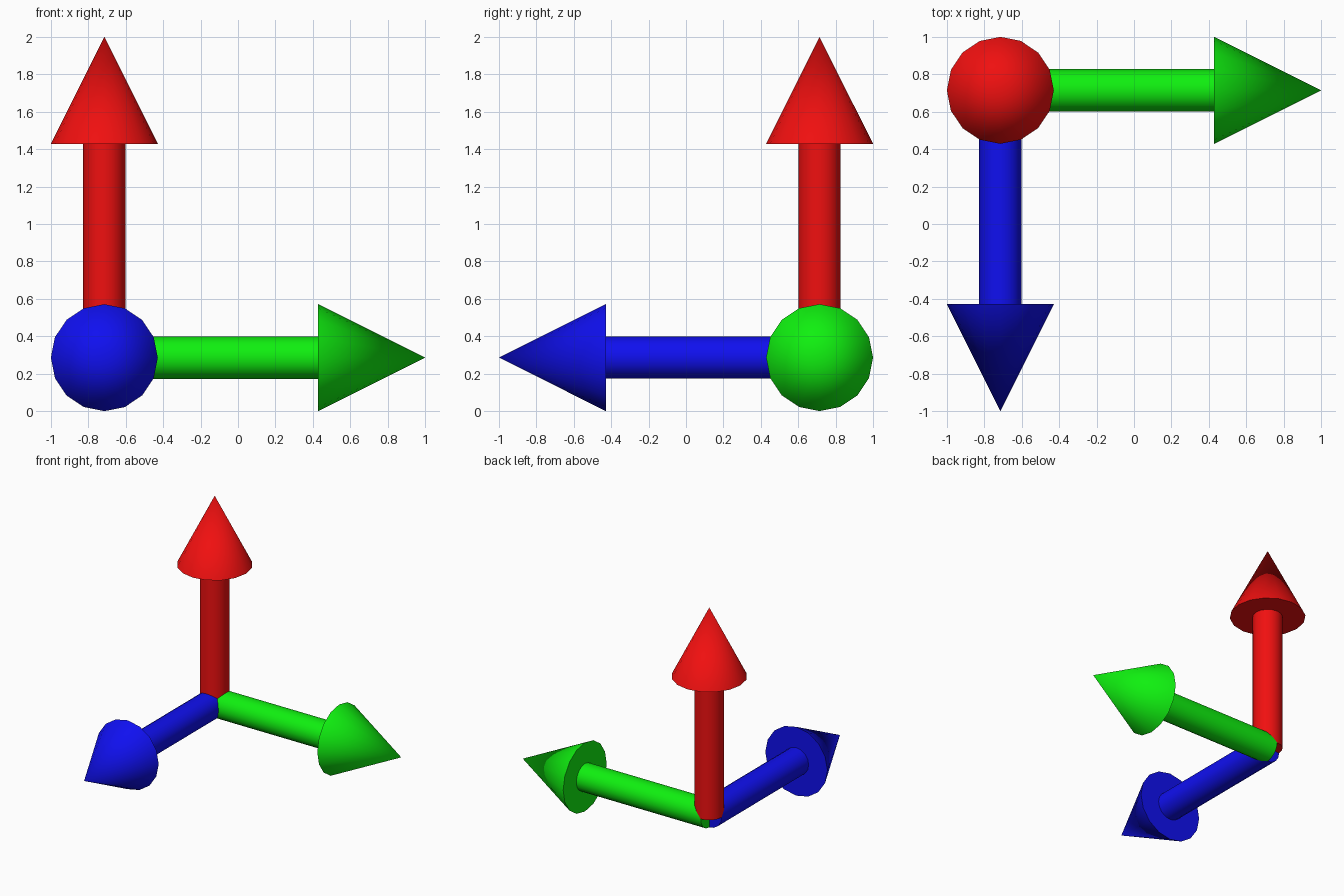
import bpy, bmesh, math
from mathutils import Matrix, Vector

if "Cube" in bpy.data.objects:
    bpy.data.objects.remove(bpy.data.objects["Cube"])

SIDES = 16
R_HEAD, R_SHAFT = 0.2857, 0.113
L_SHAFT, L_TOTAL = 1.143, 1.7143
CORNER = Vector((-1 + R_HEAD, 1 - R_HEAD, R_HEAD))


def arrow(name, rotation, color):
    """One arrow (shaft and cone head in one skin) along local z."""
    bm = bmesh.new()
    rings = []
    for r, z in ((R_SHAFT, 0), (R_SHAFT, L_SHAFT), (R_HEAD, L_SHAFT)):
        rings.append([bm.verts.new((r * math.cos(2 * math.pi * i / SIDES),
                                    r * math.sin(2 * math.pi * i / SIDES), z))
                      for i in range(SIDES)])
    tip = bm.verts.new((0, 0, L_TOTAL))
    bm.faces.new(rings[0][::-1])
    for i in range(SIDES):
        j = (i + 1) % SIDES
        for a, b in zip(rings, rings[1:]):
            bm.faces.new((a[i], a[j], b[j], b[i]))
        bm.faces.new((rings[-1][i], rings[-1][j], tip))
    bmesh.ops.recalc_face_normals(bm, faces=bm.faces)
    mesh = bpy.data.meshes.new(name)
    bm.to_mesh(mesh)
    bm.free()

    mat = bpy.data.materials.new(name + "_paint")
    mat.diffuse_color = color
    mat.use_nodes = True
    mat.node_tree.nodes["Principled BSDF"].inputs["Base Color"].default_value = mat.diffuse_color
    mesh.materials.append(mat)
    obj = bpy.data.objects.new(name, mesh)
    bpy.context.collection.objects.link(obj)
    obj.matrix_world = Matrix.Translation(CORNER) @ rotation

    # Round sides, crisp rims
    bpy.ops.object.select_all(action='DESELECT')
    obj.select_set(True)
    bpy.context.view_layer.objects.active = obj
    bpy.ops.object.shade_smooth_by_angle(angle=math.radians(40))


# Upright, sideways and forward arrows meeting at one corner
arrow("up_arrow", Matrix.Identity(4), (0.87, 0.005, 0.005, 1))
arrow("right_arrow", Matrix.Rotation(math.radians(90), 4, 'Y'), (0.005, 0.87, 0.005, 1))
arrow("front_arrow", Matrix.Rotation(math.radians(90), 4, 'X'), (0.005, 0.005, 0.87, 1))
